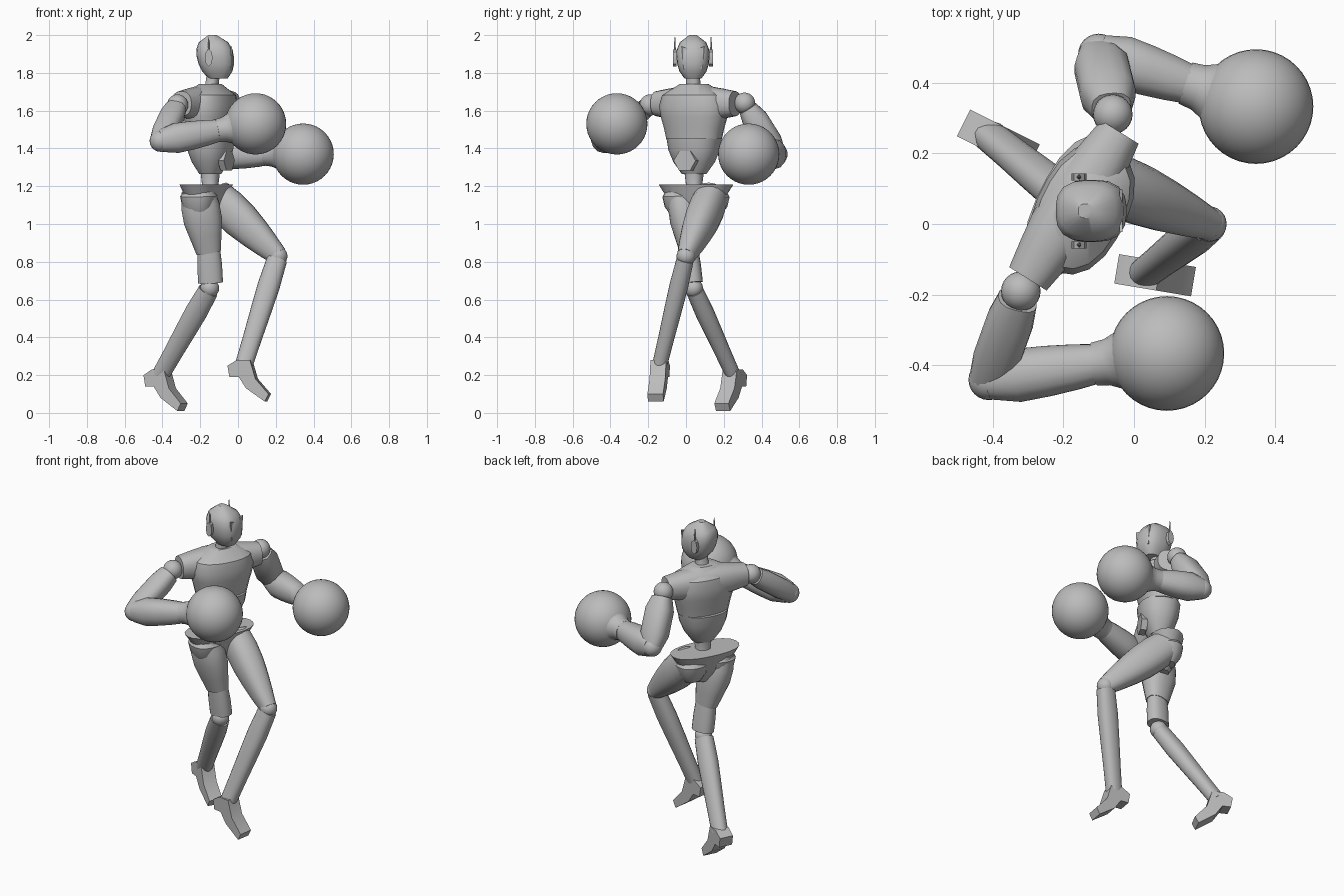
import bpy, bmesh, math
from mathutils import Vector

cube = bpy.data.objects.get("Cube")
if cube:
    bpy.data.objects.remove(cube, do_unlink=True)

grey = bpy.data.materials.new("plain_grey")
grey.use_nodes = True
tone = (0.5, 0.5, 0.5, 1)
grey.diffuse_color = tone
grey.node_tree.nodes["Principled BSDF"].inputs["Base Color"].default_value = tone

# Directions of the turned body
UP = Vector((0, 0, 1))
ACROSS = Vector((1, 2, 0)).normalized()
FORWARD = Vector((2, -1, 0)).normalized()
X = Vector((1, 0, 0))
Y = Vector((0, 1, 0))


def finish(name, bm):
    bmesh.ops.recalc_face_normals(bm, faces=bm.faces)
    mesh = bpy.data.meshes.new(name)
    bm.to_mesh(mesh)
    bm.free()
    mesh.materials.append(grey)
    part = bpy.data.objects.new(name, mesh)
    bpy.context.collection.objects.link(part)
    bpy.ops.object.select_all(action='DESELECT')
    part.select_set(True)
    bpy.context.view_layer.objects.active = part
    bpy.ops.object.shade_smooth_by_angle(angle=math.radians(35))


def limb(name, start, end, side, widths, depth=1.0, axis=None, sides=20, power=2.4):
    """Skin evenly spaced rounded rings between two points.
    Widths are half sizes along side; depth scales the other way."""
    start, end = Vector(start), Vector(end)
    axis = axis or (end - start).normalized()
    u = (side - axis * side.dot(axis)).normalized()
    v = axis.cross(u) * depth
    bm = bmesh.new()
    loops = []
    for step, width in enumerate(widths):
        centre = start.lerp(end, step / (len(widths) - 1))
        loop = []
        for i in range(sides):
            turn = math.tau * (i + 0.5) / sides
            c, s = math.cos(turn), math.sin(turn)
            reach = width / (abs(c) ** power + abs(s) ** power) ** (1 / power)
            loop.append(bm.verts.new(centre + (u * c + v * s) * reach))
        loops.append(loop)
    for low, high in zip(loops, loops[1:]):
        for i in range(sides):
            j = (i + 1) % sides
            bm.faces.new((low[i], low[j], high[j], high[i]))
    bm.faces.new(loops[0])
    bm.faces.new(loops[-1])
    finish(name, bm)


def ball(name, centre, radius, segments=24):
    bm = bmesh.new()
    bmesh.ops.create_uvsphere(bm, u_segments=segments, v_segments=segments // 2, radius=radius)
    bmesh.ops.translate(bm, verts=bm.verts, vec=centre)
    finish(name, bm)


def slab(name, origin, along, outline, half):
    """Extrude an upright outline to both sides of its plane."""
    along = along.normalized()
    side = UP.cross(along) * half
    bm = bmesh.new()
    near, far = [[bm.verts.new(Vector(origin) + along * s + UP * z + shift) for s, z in outline]
                 for shift in (-side, side)]
    bm.faces.new(near)
    bm.faces.new(far)
    for i in range(len(outline)):
        bm.faces.new((near[i - 1], near[i], far[i], far[i - 1]))
    finish(name, bm)


def polygon(width, height, corners):
    turns = [math.tau * i / corners for i in range(corners)]
    return [(width * math.cos(t), height * math.sin(t)) for t in turns]


# Head, visor, ears and neck
head = Vector((-.135, .037, 1.88))
limb("head", head + Vector((.03, 0, -.11)), head + UP * .12, Y,
     [.045, .072, .084, .088, .086, .07, .02], depth=1.12, axis=UP, power=2.8)
slab("visor", head + X * .098, Y, [(-.06, .06), (0, .04), (.06, .06), (.05, -.06), (-.05, -.06)], .004)
for label, sign in (("left", 1), ("right", -1)):
    ear = head + Vector((-.02, sign * .096, 0))
    slab(label + "_ear", ear, X, polygon(.021, .045, 8), .01)
    limb(label + "_antenna", ear, ear + UP * .11, X, [.008, .002], sides=8)
limb("neck", (-.145, .04, 1.68), (-.13, .037, 1.8), ACROSS, [.05, .037, .036], depth=.9)

# Torso
core = Vector((-.147, .043, 0))
limb("chest", core + UP * 1.45, core + UP * 1.74, ACROSS,
     [.152, .165, .182, .192, .175, .08], depth=.66)
limb("shoulder_yoke", (-.3, -.155, 1.637), (-.04, .26, 1.637), UP,
     [.066, .08, .092, .095, .092, .08, .066], depth=.95)
limb("belly", core + UP * 1.265, core + UP * 1.455, ACROSS, [.065, .11, .136, .146], depth=.82)
slab("belly_plate", core + FORWARD * .095 + UP * 1.335, ACROSS, polygon(.065, .06, 6), .018)
limb("waist", core + UP * 1.14, core + UP * 1.28, ACROSS, [.06, .042, .05])
hips = Vector((-.168, .053, 0))
limb("pelvis", hips + UP * 1.02, hips + UP * 1.21, ACROSS, [.06, .13, .17, .212], depth=.5)
for label, sign in (("left", 1), ("right", -1)):
    limb(label + "_buttock", hips + ACROSS * sign * .085 + UP * 1.04,
         hips + ACROSS * sign * .09 + UP * 1.2, ACROSS, [.05, .085, .095, .06])

# Legs
left_knee = Vector((.212, 0, .83))
right_knee = Vector((-.15, .04, .66))
left_ankle = Vector((.03, -.14, .25))
right_ankle = Vector((-.41, .25, .2))
limb("left_thigh", (-.12, .14, 1.15), left_knee, ACROSS, [.08, .088, .086, .076, .062, .045], depth=1.15)
limb("right_thigh", (-.215, -.03, 1.18), (-.155, .02, .85), X, [.085, .102, .102, .084, .066], depth=.78)
limb("right_thigh_cuff", (-.155, .02, .87), (-.145, .04, .69), X, [.06, .066, .066], depth=.75)
foot = [(-.03, .03), (-.08, 0), (-.07, -.06), (-.02, -.06), (.02, -.12),
        (.12, -.19), (.14, -.15), (.07, -.07), (.04, .03)]
for label, knee, ankle, toe in (("left", left_knee, left_ankle, Vector((6, -1, 0))),
                                ("right", right_knee, right_ankle, FORWARD)):
    ball(label + "_knee", knee, .05)
    limb(label + "_shin", knee.lerp(ankle, .03), ankle, X, [.054, .059, .055, .05, .047], depth=.85)
    slab(label + "_foot", ankle, toe, foot, .042)

# Arms and round gloves: shoulder, elbow, glove centre and sleeve thickness
arms = (("left", (-.06, .31, 1.64), (-.1, .48, 1.37), (.345, .332, 1.37), .078),
        ("right", (-.32, -.19, 1.63), (-.41, -.44, 1.44), (.093, -.366, 1.53), .066))
for label, shoulder, elbow, glove, thick in arms:
    shoulder, elbow, glove = Vector(shoulder), Vector(elbow), Vector(glove)
    reach = (glove - elbow).normalized()
    ball(label + "_shoulder_joint", shoulder, .056)
    ball(label + "_elbow_joint", elbow, .058)
    limb(label + "_upper_arm", shoulder.lerp(elbow, .1), elbow, X,
         [.056, thick, thick, thick, .056], depth=.9, sides=16, power=2.8)
    limb(label + "_forearm", elbow, glove - reach * .18, UP,
         [.06, .08, .076, .068, .056], depth=.95, sides=16)
    limb(label + "_glove_cuff", glove - reach * .21, glove - reach * .1, UP,
         [.062, .066, .082, .125], sides=24, power=2)
    ball(label + "_glove", glove, .162, 40)
